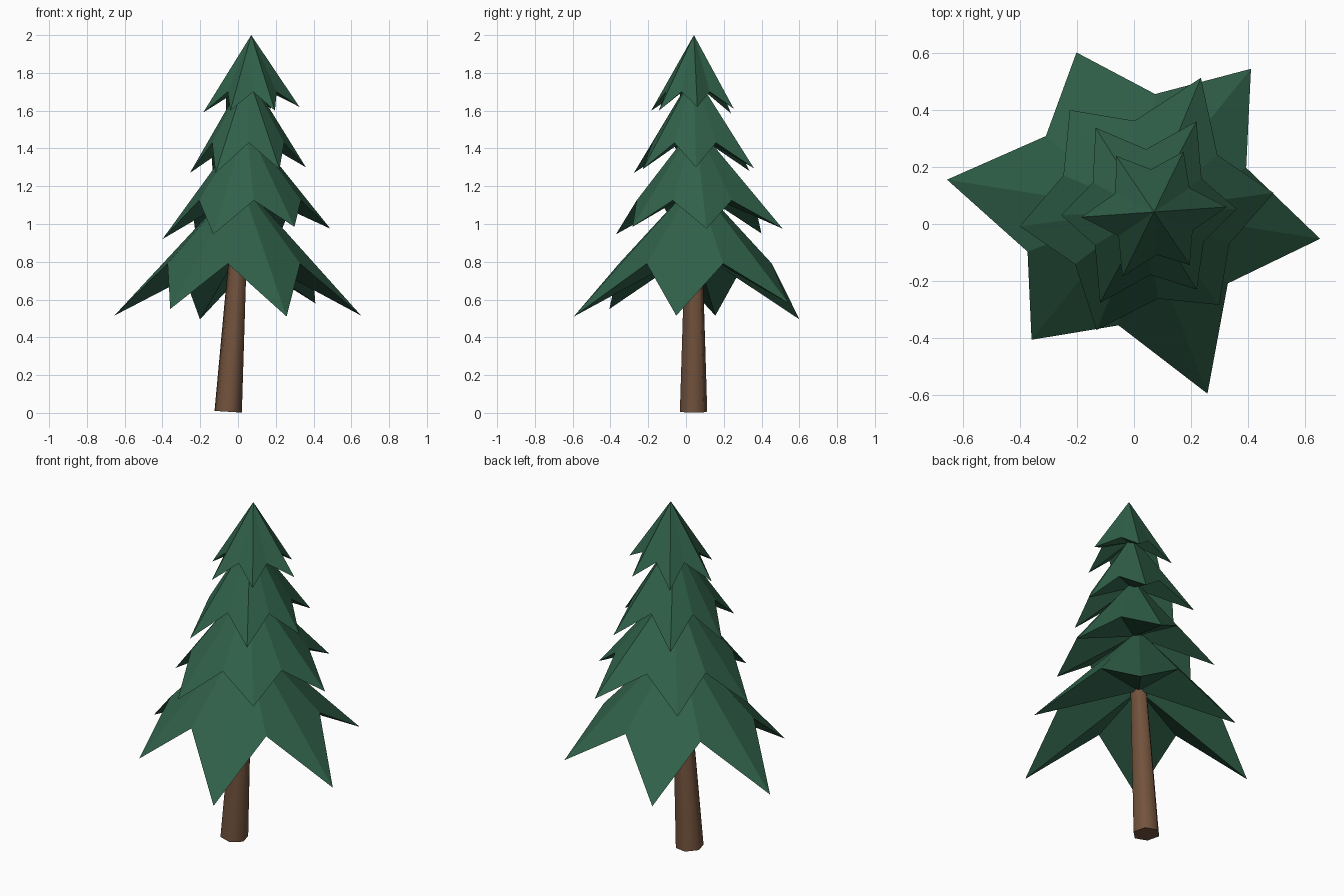
import bpy
import bmesh
from math import cos, sin, radians
from mathutils import Vector

cube = bpy.data.objects.get("Cube")
if cube:
    bpy.data.objects.remove(cube, do_unlink=True)


def make_material(name, colour):
    mat = bpy.data.materials.new(name)
    mat.use_nodes = True
    mat.diffuse_color = (*colour, 1)
    shader = next(n for n in mat.node_tree.nodes if n.type == 'BSDF_PRINCIPLED')
    shader.inputs["Base Color"].default_value = (*colour, 1)
    return mat


def make_object(name, bm, mat):
    bmesh.ops.recalc_face_normals(bm, faces=bm.faces)
    mesh = bpy.data.meshes.new(name)
    bm.to_mesh(mesh)
    bm.free()
    mesh.materials.append(mat)
    obj = bpy.data.objects.new(name, mesh)
    bpy.context.collection.objects.link(obj)
    return obj


def polar(centre, angle, radius, z):
    a = radians(angle)
    return (centre[0] + radius * cos(a), centre[1] + radius * sin(a), z)


def make_tier(name, mat, centre, turn, apex_z, under_z, notch_r, notch_z, tips):
    """Drooping six-pointed star with a peaked top and a shallow hollow underside."""
    bm = bmesh.new()
    apex = bm.verts.new((*centre, apex_z))
    under = bm.verts.new((*centre, under_z))
    rim = []
    step = 360 / len(tips)
    for i, (radius, z) in enumerate(tips):
        angle = turn + i * step
        rim.append(bm.verts.new(polar(centre, angle, radius, z)))
        rim.append(bm.verts.new(polar(centre, angle + step / 2, notch_r, notch_z)))
    for i, vert in enumerate(rim):
        following = rim[(i + 1) % len(rim)]
        bm.faces.new((apex, vert, following))
        bm.faces.new((under, following, vert))
    return make_object(name, bm, mat)


def make_trunk(name, mat, start, end, r_start, r_end, sides):
    """Leaning tapered trunk with ends square to its axis."""
    axis = Vector(end) - Vector(start)
    bm = bmesh.new()
    bmesh.ops.create_cone(bm, cap_ends=True, segments=sides, radius1=r_start,
                          radius2=r_end, depth=axis.length)
    spin = radians(15)
    for v in bm.verts:
        x, y = v.co.x, v.co.y
        v.co.x, v.co.y = x * cos(spin) - y * sin(spin), x * sin(spin) + y * cos(spin)
    tilt = Vector((0, 0, 1)).rotation_difference(axis)
    middle = (Vector(start) + Vector(end)) / 2
    for v in bm.verts:
        v.co = tilt @ v.co + middle
    return make_object(name, bm, mat)


green = make_material("needle_green", (0.03, 0.12, 0.068))
brown = make_material("bark_brown", (0.17, 0.085, 0.046))

# Trunk
trunk = make_trunk("trunk", brown, (-0.052, 0.04, 0.006), (0.055, 0.04, 1.74),
                   0.075, 0.02, 6)
bpy.ops.object.select_all(action='DESELECT')
trunk.select_set(True)
bpy.context.view_layer.objects.active = trunk
bpy.ops.object.shade_smooth_by_angle(angle=radians(65))

# Branch tiers, lowest first; tips are (reach, height)
make_tier("bottom_branches", green, (0.01, 0.05), -9, 1.23, 0.86, 0.41, 0.79,
          [(0.65, 0.515), (0.635, 0.58), (0.59, 0.495),
           (0.673, 0.515), (0.586, 0.55), (0.69, 0.51)])
make_tier("lower_branches", green, (0.043, 0.05), 7.5, 1.53, 1.18, 0.314, 1.125,
          [(0.45, 0.975), (0.5, 0.975), (0.44, 0.95),
           (0.447, 0.92), (0.456, 0.945), (0.42, 0.985)])
make_tier("upper_branches", green, (0.05, 0.042), 2, 1.8, 1.48, 0.22, 1.43,
          [(0.31, 1.3), (0.36, 1.295), (0.348, 1.28),
           (0.305, 1.27), (0.36, 1.27), (0.32, 1.29)])
make_tier("top_branches", green, (0.07, 0.042), 4, 2.0, 1.75, 0.15, 1.7,
          [(0.256, 1.62), (0.235, 1.61), (0.237, 1.585),
           (0.255, 1.59), (0.252, 1.6), (0.224, 1.6)])
